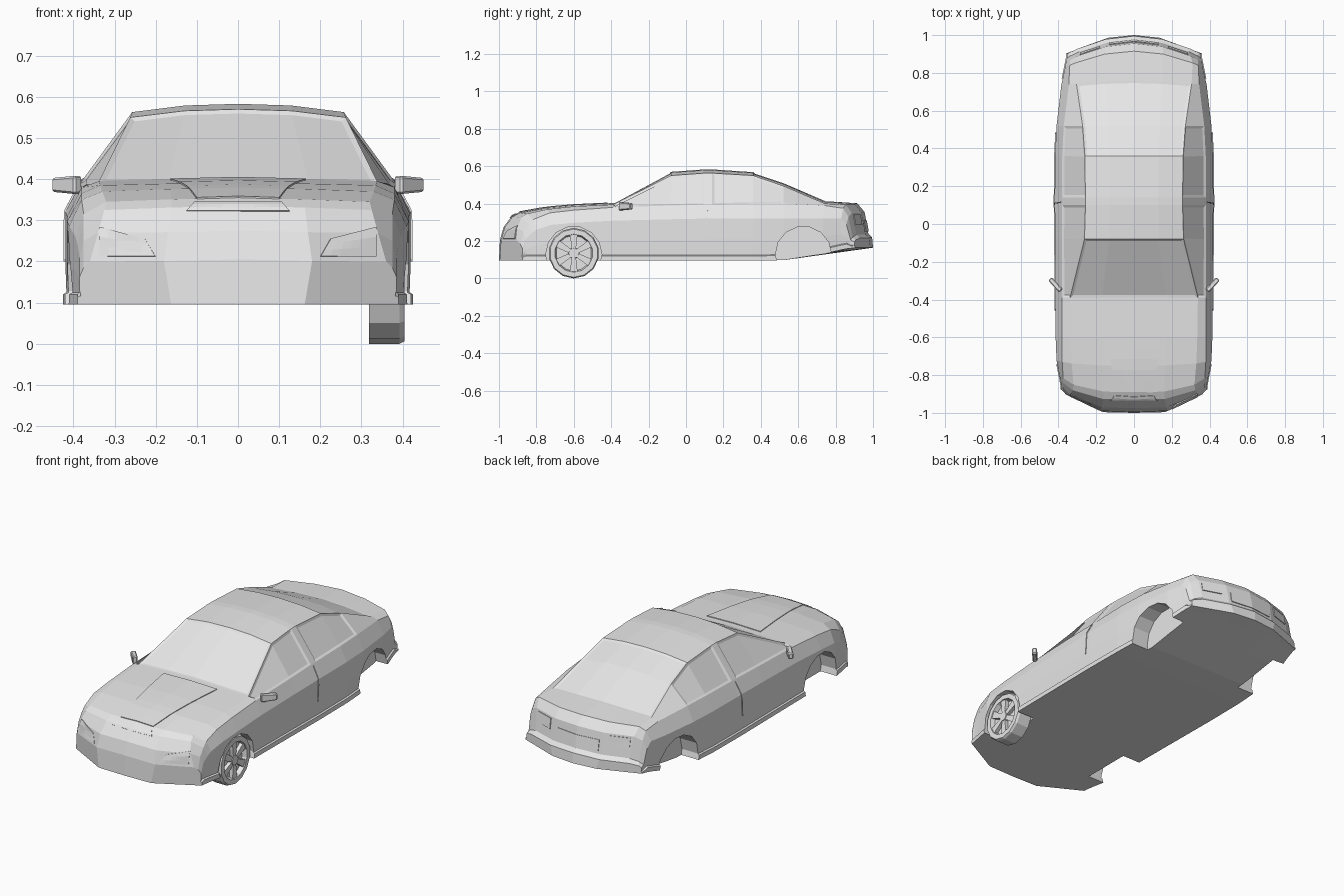
import bpy, bmesh, math
from mathutils import Vector, Matrix
from mathutils.bvhtree import BVHTree

if "Cube" in bpy.data.objects:
    bpy.data.objects.remove(bpy.data.objects["Cube"], do_unlink=True)

GREY = (0.8, 0.8, 0.8, 1.0)
paint = bpy.data.materials.new("light_grey")
paint.use_nodes = True
paint.diffuse_color = GREY
paint.node_tree.nodes["Principled BSDF"].inputs["Base Color"].default_value = GREY


def make_object(name, bm):
    mesh = bpy.data.meshes.new(name)
    bm.to_mesh(mesh)
    bm.free()
    mesh.materials.append(paint)
    obj = bpy.data.objects.new(name, mesh)
    bpy.context.collection.objects.link(obj)
    return obj


def apply_modifier(obj, mod):
    bpy.context.view_layer.objects.active = obj
    bpy.ops.object.modifier_apply(modifier=mod.name)


def clamp(t):
    return max(0.0, min(1.0, t))


# Body stations: y, half width, shoulder x z, rail x z, crown z
STATIONS = [
    (-.995, .385, .375, .185, .36, .20, .205),
    (-.975, .385, .375, .25, .34, .27, .275),
    (-.93, .39, .375, .29, .325, .325, .335),
    (-.89, .395, .375, .315, .32, .345, .355),
    (-.75, .41, .38, .35, .33, .37, .38),
    (-.6, .415, .38, .365, .335, .385, .393),
    (-.39, .415, .38, .38, .338, .395, .403),
    (-.08, .418, .382, .39, .262, .55, .57),
    (.10, .42, .38, .395, .257, .563, .583),
    (.14, .42, .38, .395, .257, .563, .583),
    (.36, .418, .38, .40, .26, .55, .568),
    (.52, .41, .372, .40, .272, .495, .515),
    (.76, .385, .345, .39, .305, .40, .412),
    (.915, .365, .34, .375, .31, .395, .402),
    (.955, .36, .34, .33, .30, .35, .355),
    (.975, .355, .335, .22, .29, .235, .24),
    (.995, .355, .345, .205, .30, .215, .22),
]


def half_section(y, w, xs, zs, x1, z1, zt):
    """Half outline from the floor centre, round the side, to the crown."""
    zb = .095 + max(0, y - .5) * .14
    tall = zs - zb
    skirt = min(.025, .2 * tall)
    belt = min(.32, zb + .75 * tall)
    outline = [(0, zb), (.45 * x1, zb), (w + .005, zb), (w + .005, zb + skirt),
               (w - .003, zb + skirt * 1.2), (w, (zb + belt) / 2), (w, belt),
               (xs, zs), (x1, z1), (.5 * x1, zt - .004), (0, zt)]
    points = []
    for i, (x, z) in enumerate(outline):
        bow = .14 * clamp((-.7 - y) / .28) * (x / .4) ** 4
        bow -= .12 * clamp((y - .7) / .25) * (x / .4) ** 2
        points.append((x, y * (1.005 if i < 4 else 1) + bow, z))
    return points


def build_body():
    bm = bmesh.new()
    rings = []
    for station in STATIONS:
        half = half_section(*station)
        right = [bm.verts.new(p) for p in half]
        left = [bm.verts.new((-x, y, z)) for x, y, z in half[-2:0:-1]]
        rings.append(right + left)
    n = len(rings[0])
    faces = {}
    for s in range(len(rings) - 1):
        a, b = rings[s], rings[s + 1]
        for k in range(n):
            m = (k + 1) % n
            faces[s, k] = bm.faces.new((a[k], a[m], b[m], b[k]))
    # Nose and tail caps, split in columns so that they stay bowed
    for ring in (rings[0], rings[-1]):
        for side in (1, -1):
            p = [ring[(side * i) % n] for i in range(11)]
            bm.faces.new((p[0], p[1], p[9], p[10]))
            bm.faces.new(p[1:10])
    bmesh.ops.recalc_face_normals(bm, faces=bm.faces)
    # Glass: top columns for the screens, one column per side for the doors
    top, right, left = (8, 9, 10, 11), (7,), (12,)
    panes = [((6,), top), ((10, 11), top)]
    for column in (right, left):
        panes += [((6, 7), column), ((9, 10), column)]
    for segments, columns in panes:
        region = [faces[s, k] for s in segments for k in columns]
        bmesh.ops.inset_region(bm, faces=region, thickness=.013, depth=-.005,
                               use_even_offset=True, use_boundary=True)
    return make_object("body", bm)


body = build_body()

# Wheel arches
for x in (-.42, .42):
    for y in (-.6, .628):
        bm = bmesh.new()
        bmesh.ops.create_cone(bm, cap_ends=True, segments=14, radius1=.15,
                              radius2=.15, depth=.22,
                              matrix=Matrix.Translation((x, y, .128))
                              @ Matrix.Rotation(math.pi / 2, 4, 'Y'))
        cutter = make_object("arch_cutter", bm)
        cutter.hide_render = True
        mod = body.modifiers.new("arch", 'BOOLEAN')
        mod.operation = 'DIFFERENCE'
        mod.solver = 'EXACT'
        mod.object = cutter
        apply_modifier(body, mod)
        bpy.data.objects.remove(cutter, do_unlink=True)

tree = BVHTree.FromPolygons([v.co.copy() for v in body.data.vertices],
                            [tuple(p.vertices) for p in body.data.polygons])

# Each direction gives a ray start for (u, v) and the ray itself
DIRECTIONS = {
    "front": (lambda u, v: (u, -3, v), (0, 1, 0)),
    "rear": (lambda u, v: (u, 3, v), (0, -1, 0)),
    "top": (lambda u, v: (u, v, 3), (0, 0, -1)),
    "left": (lambda u, v: (3, u, v), (-1, 0, 0)),
    "right": (lambda u, v: (-3, u, v), (1, 0, 0)),
}


def plate(name, direction, corners, cols=6, rows=3):
    """Thin plate laid on the body; corners run bottom pair, then top pair."""
    start, ray = DIRECTIONS[direction]
    a, b, c, d = (Vector(p) for p in corners)
    bm = bmesh.new()
    grid = []
    for r in range(rows + 1):
        row = []
        for i in range(cols + 1):
            uv = a.lerp(b, i / cols).lerp(d.lerp(c, i / cols), r / rows)
            hit = tree.ray_cast(Vector(start(*uv)), Vector(ray))[0]
            row.append(bm.verts.new(hit) if hit else None)
        grid.append(row)
    for r in range(rows):
        for i in range(cols):
            quad = (grid[r][i], grid[r][i + 1], grid[r + 1][i + 1], grid[r + 1][i])
            if all(quad):
                bm.faces.new(quad)
    bmesh.ops.recalc_face_normals(bm, faces=bm.faces)
    obj = make_object(name, bm)
    mod = obj.modifiers.new("thickness", 'SOLIDIFY')
    mod.thickness = .008
    mod.offset = 0
    apply_modifier(obj, mod)
    return obj


# Hood bulge, its vent and the number plate recess
plate("hood_bulge", "top", [(-.1, -.89), (.1, -.89), (.165, -.42), (-.165, -.42)], 8, 8)
plate("hood_vent", "front", [(-.125, .322), (.125, .322), (.105, .343), (-.105, .343)])
plate("plate_panel", "rear", [(-.13, .25), (.13, .25), (.13, .31), (-.13, .31)])

# Lights and door seams on both sides
for side, s in (("left", 1), ("right", -1)):
    plate(side + "_headlight", "front",
          [(.2 * s, .212), (.335 * s, .212), (.335 * s, .283), (.225 * s, .255)])
    plate(side + "_tail_light", "rear",
          [(.18 * s, .285), (.285 * s, .285), (.285 * s, .34), (.18 * s, .34)])
    plate(side + "_door_seam", side,
          [(.1, .2), (.105, .2), (.118, .385), (.112, .385)], 1, 6)

# Door mirrors: slanted housings tapered at the outer end
for side, s in (("left", 1), ("right", -1)):
    bm = bmesh.new()
    bmesh.ops.create_cube(bm, size=1)
    for v in bm.verts:
        taper = .75 if v.co.x * s > 0 else 1
        v.co = Vector((v.co.x * .085, v.co.y * .026, v.co.z * .045 * taper))
    bmesh.ops.bevel(bm, geom=bm.edges[:], offset=.005, segments=1, affect='EDGES')
    bmesh.ops.transform(bm, verts=bm.verts, matrix=Matrix.Translation((.416 * s, -.322, .386))
                        @ Matrix.Rotation(math.radians(48 * s), 4, 'Z'))
    make_object(side + "_mirror", bm)

# Front wheel: turned tyre with a dished rim, spokes and a hub
HUB = Vector((0, -.6, .135))
bm = bmesh.new()
profile = [(0, .318), (.135, .318), (.135, .393), (.129, .405), (.102, .405),
           (.095, .38), (0, .38)]
verts = [bm.verts.new((x, HUB.y, HUB.z + r)) for r, x in profile]
edges = [bm.edges.new(pair) for pair in zip(verts, verts[1:])]
bmesh.ops.spin(bm, geom=verts + edges, cent=HUB, axis=(1, 0, 0),
               angle=math.tau, steps=14, use_merge=True)
bmesh.ops.remove_doubles(bm, verts=bm.verts, dist=.0005)
bmesh.ops.recalc_face_normals(bm, faces=bm.faces)
make_object("front_wheel", bm)

bm = bmesh.new()
for i in range(6):
    spoke = bmesh.ops.create_cube(bm, size=1)["verts"]
    for v in spoke:
        width = .04 if v.co.z > 0 else .022
        v.co = Vector((.39 + v.co.x * .02, v.co.y * width, .058 + v.co.z * .082))
    bmesh.ops.transform(bm, verts=spoke, matrix=Matrix.Translation(HUB)
                        @ Matrix.Rotation(math.tau * i / 6, 4, 'X'))
bmesh.ops.create_cone(bm, cap_ends=True, segments=12, radius1=.03, radius2=.026, depth=.026,
                      matrix=Matrix.Translation(HUB + Vector((.391, 0, 0)))
                      @ Matrix.Rotation(math.pi / 2, 4, 'Y'))
make_object("wheel_spokes", bm)
